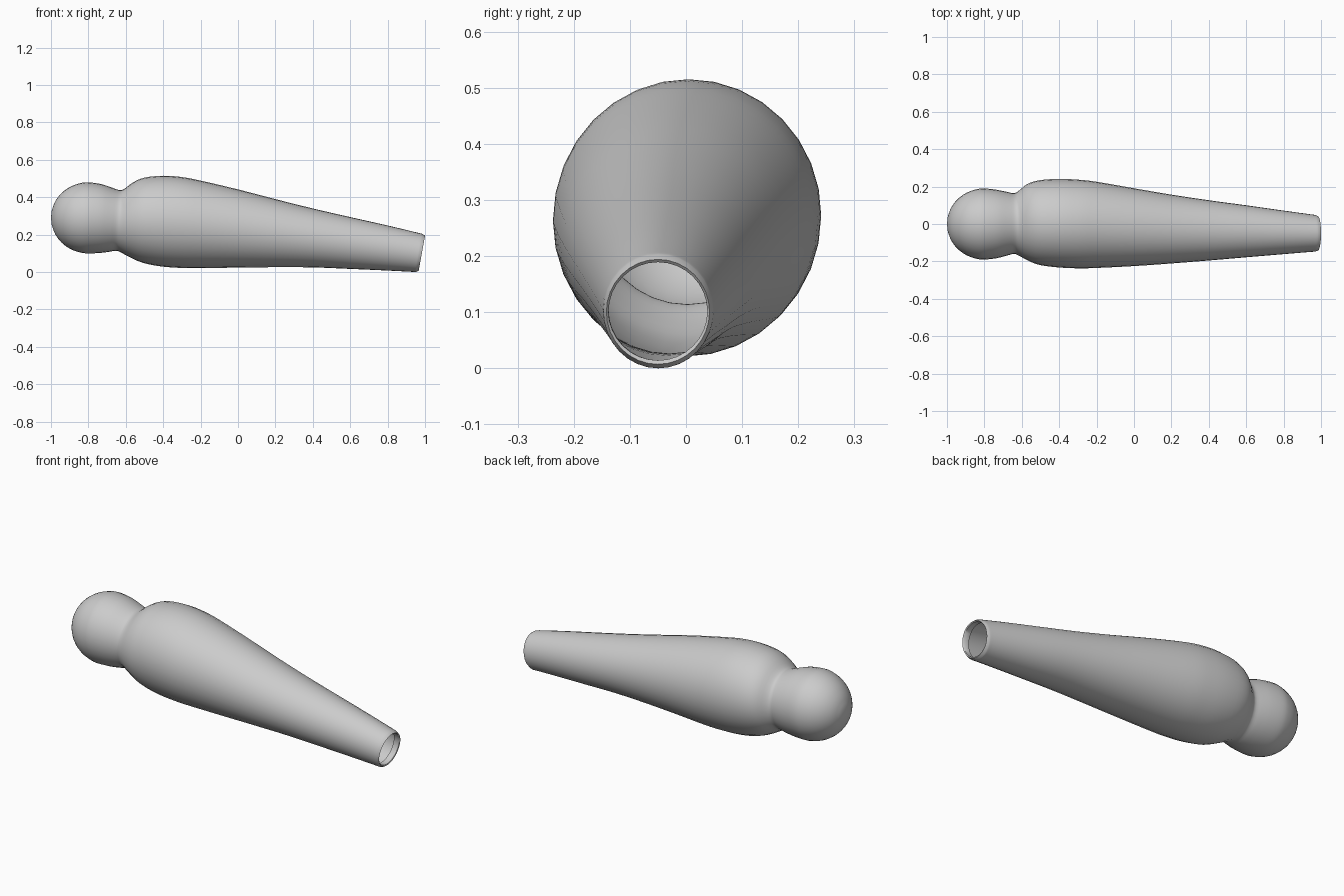
import bpy, bmesh, math
from mathutils import Vector

SIDES = 32
STEPS = 3

# Sections of the hollow skin: x at top, x at bottom, z bottom, z top, y min, y max
head = []
for deg in (12, 28, 45, 62, 78, 90):
    a = math.radians(deg)
    x, r = -0.8 - 0.2 * math.cos(a), 0.19 * math.sin(a)
    head.append((x, x, 0.29 - r, 0.29 + r, -r, r))
body = [
    (-0.73, -0.74, 0.102, 0.470, -0.183, 0.183),
    (-0.67, -0.69, 0.108, 0.450, -0.169, 0.172),
    (-0.63, -0.655, 0.114, 0.438, -0.160, 0.165),
    (-0.605, -0.63, 0.107, 0.447, -0.168, 0.177),
    (-0.56, -0.58, 0.080, 0.480, -0.194, 0.214),
    (-0.50, -0.51, 0.050, 0.505, -0.219, 0.234),
    (-0.40, -0.41, 0.030, 0.515, -0.232, 0.241),
    (-0.30, -0.30, 0.022, 0.508, -0.237, 0.237),
    (-0.20, -0.20, 0.021, 0.489, -0.235, 0.226),
    (0.00, 0.00, 0.024, 0.442, -0.225, 0.191),
    (0.20, 0.20, 0.026, 0.390, -0.211, 0.157),
    (0.40, 0.40, 0.025, 0.340, -0.195, 0.127),
    (0.60, 0.60, 0.017, 0.294, -0.178, 0.100),
    (0.80, 0.78, 0.009, 0.249, -0.162, 0.073),
    (0.95, 0.92, 0.002, 0.213, -0.150, 0.053),
    (0.988, 0.952, 0.000, 0.203, -0.147, 0.048),
    (1.00, 0.966, 0.007, 0.194, -0.142, 0.042),
    (0.995, 0.964, 0.014, 0.189, -0.138, 0.038),
    (0.96, 0.93, 0.014, 0.195, -0.138, 0.040),
]
keys = [Vector(s) for s in head + body]


def spline(a, b, c, d, t):
    return 0.5 * (2 * b + (c - a) * t + (2 * a - 5 * b + 4 * c - d) * t * t
                  + (3 * b - a - 3 * c + d) * t ** 3)


# Smooth the run of sections, leaving the tight cuff rim as it is
sections = []
for i in range(len(keys) - 1):
    n = STEPS if i < len(keys) - 4 else 1
    for k in range(n):
        sections.append(spline(keys[max(i - 1, 0)], keys[i], keys[i + 1],
                               keys[min(i + 2, len(keys) - 1)], k / n))
sections.append(keys[-1])

# Loft rings, closed at the rounded end and open at the cuff
bm = bmesh.new()
pole = bm.verts.new((-1.0, 0, 0.29))
last = None
for xt, xb, z0, z1, y0, y1 in sections:
    ring = []
    for j in range(SIDES):
        a = 2 * math.pi * j / SIDES
        s = math.sin(a)
        ring.append(bm.verts.new(((xt + xb) / 2 + (xt - xb) / 2 * s,
                                  (y0 + y1) / 2 + (y1 - y0) / 2 * math.cos(a),
                                  (z0 + z1) / 2 + (z1 - z0) / 2 * s)))
    for j in range(SIDES):
        k = (j + 1) % SIDES
        if last:
            bm.faces.new((last[j], last[k], ring[k], ring[j]))
        else:
            bm.faces.new((pole, ring[k], ring[j]))
    last = ring
bmesh.ops.recalc_face_normals(bm, faces=bm.faces)

mesh = bpy.data.meshes.new("hollow_limb")
bm.to_mesh(mesh)
bm.free()
limb = bpy.data.objects.new("hollow_limb", mesh)
bpy.context.collection.objects.link(limb)

grey = bpy.data.materials.new("light grey")
grey.diffuse_color = (0.6, 0.6, 0.6, 1)
mesh.materials.append(grey)

bpy.context.view_layer.objects.active = limb
limb.select_set(True)
bpy.ops.object.shade_smooth_by_angle(angle=math.radians(50))
